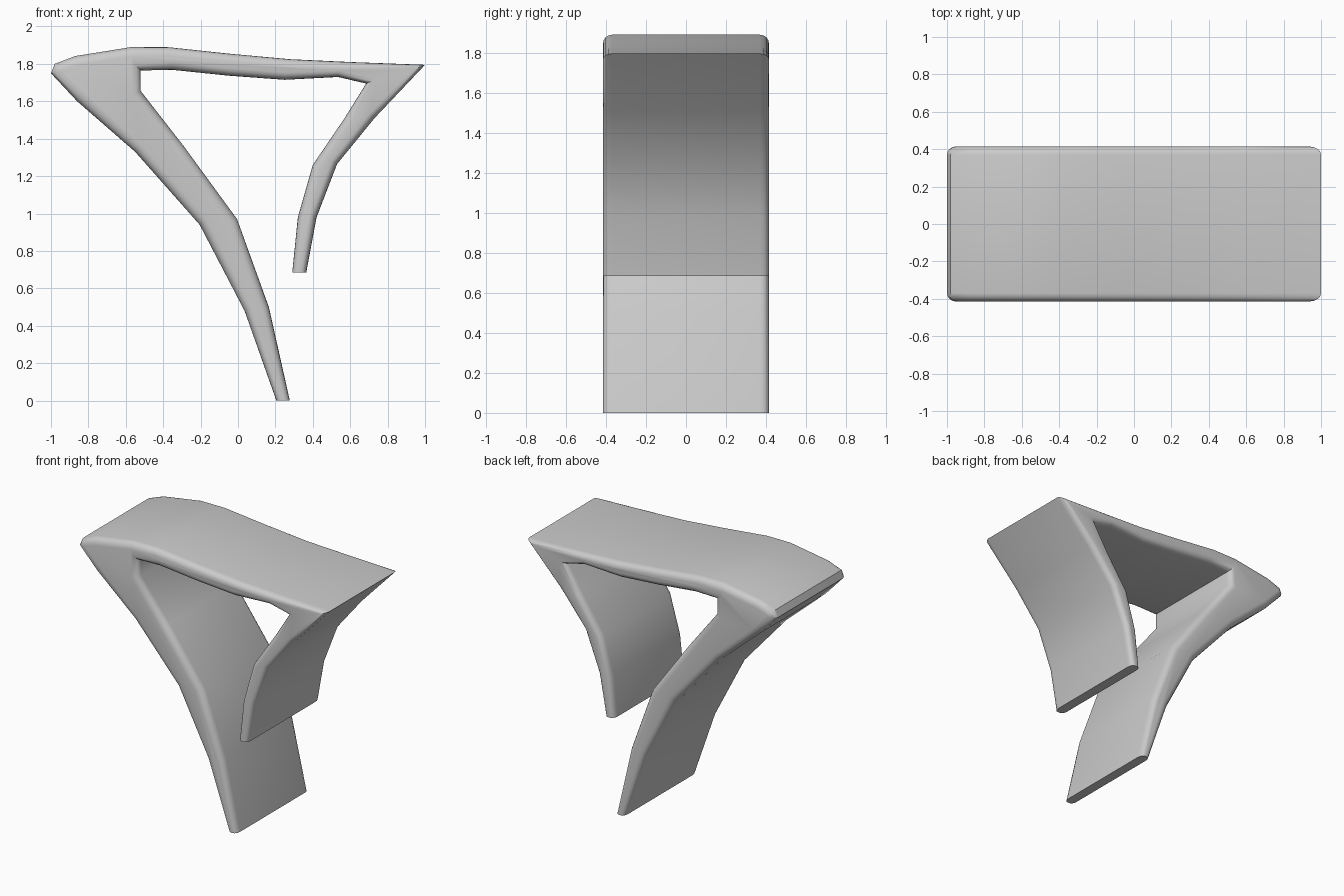
import bpy, bmesh, math
from mathutils import Vector

if "Cube" in bpy.data.objects:
    bpy.data.objects.remove(bpy.data.objects["Cube"])

HALF = 0.415   # half depth
ROUND = 0.045  # depth of the rounded rim
SEGS = 4

# Side outline (x, z, rim inset), clockwise from the left tip
OUTLINE = [
    (-1.0, 1.75, .045), (-.98, 1.80, .045), (-.87, 1.842, .05), (-.57, 1.89, .05),
    (-.38, 1.89, .045), (-.05, 1.855, .042), (.28, 1.825, .04), (.6, 1.81, .033),
    (1.0, 1.795, .03),
    # right leg
    (.73, 1.51, .036), (.53, 1.265, .034), (.42, .98, .033), (.365, .685, .027),
    (.29, .685, .027), (.32, .98, .033), (.40, 1.26, .034), (.57, 1.51, .036),
    # inner opening
    (.685, 1.695, .033), (.535, 1.73, .033), (.25, 1.715, .04), (-.05, 1.737, .042),
    (-.35, 1.768, .045), (-.52, 1.765, .045), (-.52, 1.655, .045),
    # left leg
    (-.29, 1.36, .05), (-.005, .97, .05), (.165, .5, .04), (.277, 0, .027),
    (.205, 0, .027), (.035, .48, .04), (-.205, .94, .05), (-.55, 1.33, .05),
    (-.86, 1.6, .05),
]
N = len(OUTLINE)


def is_foot(a, b):
    """Flat cut at the lower end of a leg."""
    return a[1] == b[1] and a[1] < 1


def inset_dir(i):
    """Offset vector that moves both neighbouring edges inward."""
    a, b, c = OUTLINE[i - 1], OUTLINE[i], OUTLINE[(i + 1) % N]

    def line(p, q):
        d = Vector((q[0] - p[0], q[1] - p[1])).normalized()
        return Vector((d.y, -d.x)), (0 if is_foot(p, q) else b[2])
    (n1, w1), (n2, w2) = line(a, b), line(b, c)
    det = n1.x * n2.y - n1.y * n2.x
    if abs(det) < 0.02:
        return n1 * w1
    return Vector(((w1 * n2.y - w2 * n1.y) / det, (n1.x * w2 - n2.x * w1) / det))


offsets = [inset_dir(i) for i in range(N)]

# Rings from the front cap to the back cap
half = [(math.sin(a), math.cos(a)) for a in
        (k * math.pi / 2 / SEGS for k in range(SEGS + 1))]
layers = [(s, -(HALF - ROUND + ROUND * c)) for s, c in
          ((1 - math.cos(k * math.pi / 2 / SEGS), math.sin(k * math.pi / 2 / SEGS))
           for k in range(SEGS, -1, -1))]
layers += [(s, -y) for s, y in reversed(layers)]

bm = bmesh.new()
rings = [[bm.verts.new((p[0] + o.x * s, y, p[1] + o.y * s))
          for p, o in zip(OUTLINE, offsets)] for s, y in layers]
for r, q in zip(rings, rings[1:]):
    for i in range(N):
        j = (i + 1) % N
        bm.faces.new((r[i], r[j], q[j], q[i]))
bm.faces.new(rings[0])
bm.faces.new(rings[-1])
bmesh.ops.recalc_face_normals(bm, faces=bm.faces)

mesh = bpy.data.meshes.new("bent_stool")
bm.to_mesh(mesh)
bm.free()
obj = bpy.data.objects.new("bent_stool", mesh)
bpy.context.collection.objects.link(obj)
bpy.context.view_layer.objects.active = obj
obj.select_set(True)
bpy.ops.object.shade_smooth_by_angle(angle=math.radians(40))
